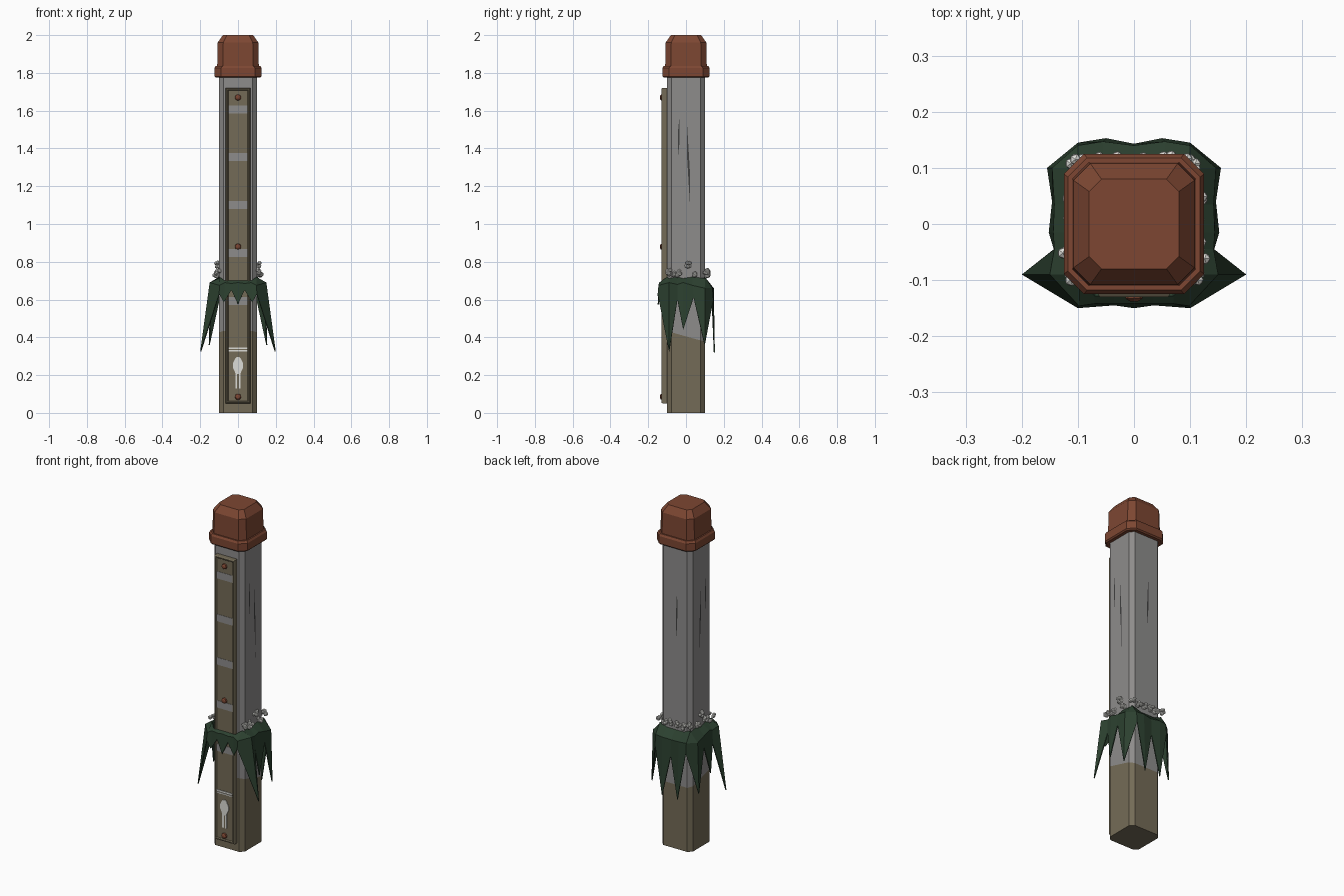
import bpy, bmesh, math, random
from mathutils import Vector

if "Cube" in bpy.data.objects:
    bpy.data.objects.remove(bpy.data.objects["Cube"])

random.seed(4)


def mat(name, r, g, b):
    m = bpy.data.materials.new(name)
    m.diffuse_color = (r, g, b, 1)
    m.use_nodes = True
    m.node_tree.nodes["Principled BSDF"].inputs["Base Color"].default_value = m.diffuse_color
    return m


GREY = mat("weathered grey", 0.27, 0.265, 0.26)
OLIVE = mat("muddy olive", 0.175, 0.148, 0.095)
RUST = mat("rust brown", 0.205, 0.062, 0.032)
MOSS = mat("moss green", 0.025, 0.052, 0.029)
WHITE = mat("pale white", 0.72, 0.72, 0.68)
DARK = mat("crack grey", 0.05, 0.05, 0.05)


def finish(name, bm, *mats):
    bmesh.ops.recalc_face_normals(bm, faces=bm.faces)
    me = bpy.data.meshes.new(name)
    bm.to_mesh(me)
    bm.free()
    for m in mats:
        me.materials.append(m)
    ob = bpy.data.objects.new(name, me)
    bpy.context.collection.objects.link(ob)
    return ob


def loft(bm, rings):
    rows = [[bm.verts.new(p) for p in r] for r in rings]
    for a, b in zip(rows, rows[1:]):
        for i in range(len(a)):
            j = (i + 1) % len(a)
            bm.faces.new((a[i], a[j], b[j], b[i]))
    return rows


def octagon(h, c, z):
    k = h - c
    return [(k, -h, z), (h, -k, z), (h, k, z), (k, h, z),
            (-k, h, z), (-h, k, z), (-h, -k, z), (-k, -h, z)]


def octagon_post(bm, steps):
    rows = loft(bm, [octagon(*s) for s in steps])
    bm.faces.new(rows[0])
    bm.faces.new(rows[-1])


def box(bm, x0, x1, y0, y1, z0, z1):
    rows = loft(bm, [[(x0, y0, z), (x1, y0, z), (x1, y1, z), (x0, y1, z)] for z in (z0, z1)])
    bm.faces.new(rows[0])
    bm.faces.new(rows[1])


# post, muddy below a tilted line
bm = bmesh.new()
octagon_post(bm, [(0.1, 0.022, 0), (0.1, 0.022, 1.8)])
bmesh.ops.bisect_plane(bm, geom=bm.verts[:] + bm.edges[:] + bm.faces[:],
                       plane_co=(0, 0, 0.405), plane_no=(0, 0.28, 1))
for f in bm.faces:
    c = f.calc_center_median()
    f.material_index = int(c.z + 0.28 * c.y < 0.405)
finish("post", bm, GREY, OLIVE)

# cap
bm = bmesh.new()
octagon_post(bm, [(0.118, 0.034, 1.775), (0.125, 0.036, 1.782), (0.125, 0.036, 1.825),
                  (0.118, 0.034, 1.837), (0.11, 0.03, 1.837), (0.108, 0.03, 1.96),
                  (0.08, 0.022, 2.0)])
finish("cap", bm, RUST)

# front plate with a recessed panel
bm = bmesh.new()


def rect(x, z0, z1, y):
    return [(-x, y, z0), (x, y, z0), (x, y, z1), (-x, y, z1)]


rows = loft(bm, [rect(0.065, 0.05, 1.72, -0.098), rect(0.065, 0.05, 1.72, -0.124),
                 rect(0.061, 0.054, 1.716, -0.13), rect(0.055, 0.06, 1.71, -0.13),
                 rect(0.051, 0.064, 1.706, -0.124)])
bm.faces.new(rows[-1])
bm.faces.new(rows[0])
finish("front_plate", bm, OLIVE)

# worn grey bands on the panel
bm = bmesh.new()
for z in (1.607, 1.355, 1.1, 0.847, 0.592):
    box(bm, -0.051, 0.051, -0.1255, -0.12, z - 0.021, z + 0.021)
finish("panel_bands", bm, GREY)

# bolts
bm = bmesh.new()
for z in (1.67, 0.88, 0.085):
    rows = loft(bm, [[(r * math.cos(i * math.pi / 4), y, z + r * math.sin(i * math.pi / 4))
                      for i in range(8)] for r, y in ((0.017, -0.122), (0.015, -0.133), (0.007, -0.138))])
    bm.faces.new(rows[-1])
finish("bolts", bm, RUST)

# painted marks on the panel: bar, round leaf and split stem
bm = bmesh.new()
box(bm, -0.051, 0.051, -0.1275, -0.122, 0.337, 0.345)
box(bm, -0.051, 0.051, -0.1275, -0.122, 0.326, 0.332)
for s in (-1, 1):
    box(bm, s * 0.009 - 0.005, s * 0.009 + 0.005, -0.1265, -0.122, 0.13, 0.22)
half = [(0.012, 0.205), (0.018, 0.222), (0.027, 0.24), (0.027, 0.262), (0.016, 0.285), (0.008, 0.295)]
outline = half + [(-x, z) for x, z in reversed(half)]
rows = loft(bm, [[(x, y, z) for x, z in outline] for y in (-0.122, -0.1275)])
bm.faces.new(rows[-1])
finish("painted_marks", bm, WHITE)

# cracks: thin slivers on both sides and the back
bm = bmesh.new()


def sliver(place, u0, z0, u1, z1, w):
    um, zm = (u0 + u1) / 2, (z0 + z1) / 2
    pts = [(u0, z0), (um + w, zm - 0.03), (u1, z1), (um - w, zm + 0.03)]
    bm.faces.new([bm.verts.new(place(u, z)) for u, z in pts])


for s in (-1, 1):
    side = lambda u, z: (s * 0.101, u, z)
    sliver(side, -0.042, 1.36, -0.034, 1.57, 0.004)
    sliver(side, 0.021, 1.1, 0.005, 1.54, 0.007)
sliver(lambda u, z: (u, 0.101, z), -0.008, 1.23, -0.012, 1.52, 0.006)
finish("cracks", bm, DARK)

# moss skirt: shoulder x, y, z then lower edge x, y, z, alternating tips and valleys
H = [(0, -.142, .69, 0, -.15, .575), (.035, -.142, .685, .035, -.145, .65),
     (.07, -.142, .69, .075, -.148, .585), (.098, -.146, .675, .1, -.15, .63),
     (.15, -.09, .69, .2, -.09, .325), (.142, -.045, .68, .143, -.045, .6),
     (.144, -.015, .69, .152, -.015, .44), (.142, .035, .675, .146, .04, .61),
     (.146, .1, .66, .155, .1, .36), (.1, .14, .66, .1, .145, .6),
     (.055, .147, .66, .05, .153, .32), (0, .14, .655, 0, .143, .56)]
ring = H + [(-p[0], p[1], p[2], -p[3], p[4], p[5]) for p in reversed(H[1:-1])]
top = []
for i, p in enumerate(ring):
    lim = -0.128 if abs(p[0]) < 0.08 else -0.1
    top.append((max(-.1, min(.1, p[0])), max(lim, min(.1, p[1])),
                0.70 if lim < -0.11 else 0.712 + 0.008 * (i % 2)))
bm = bmesh.new()
loft(bm, [top, [p[:3] for p in ring], [p[3:] for p in ring]])
skirt = finish("moss_skirt", bm, MOSS)
mod = skirt.modifiers.new("thickness", "SOLIDIFY")
mod.thickness = 0.006
mod.offset = -1

# blossoms: little clumps around the top of the moss
bm = bmesh.new()
spots = [(.105, -.09, .745), (.115, -.055, .735), (.108, -.03, .745), (.106, .01, .785),
         (.112, .04, .735), (.1, .105, .75), (.06, .11, .735), (.025, .11, .74)]
for x, y, z in spots:
    for s in (-1, 1):
        c = Vector((s * x, y, z))
        for k in range(6):
            d = Vector([random.uniform(-1, 1) for _ in range(3)]).normalized() * 0.013
            r = bmesh.ops.create_icosphere(bm, subdivisions=1, radius=0.011)
            bmesh.ops.translate(bm, verts=r["verts"], vec=c + d)
finish("blossoms", bm, WHITE)
